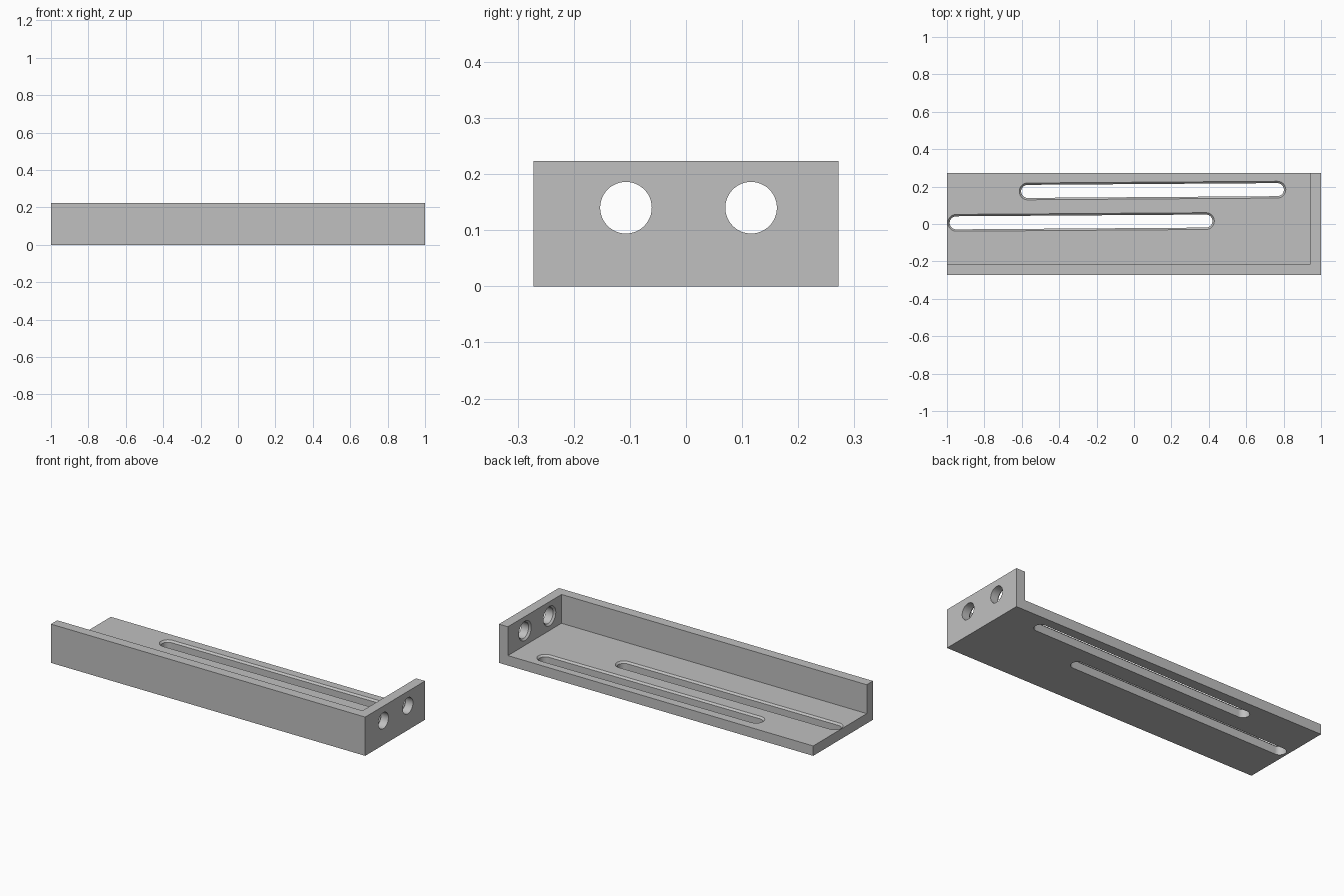
import bpy, bmesh, math
from mathutils import Matrix, Vector

default = bpy.data.objects.get("Cube")
if default:
    bpy.data.objects.remove(default, do_unlink=True)

WIDTH, DEPTH, HEIGHT = 2.0, 0.544, 0.223
WALL = 0.057      # sheet thickness of base, front wall and end plate
CHAMFER = 0.01    # bevel around the inner rim of each opening

grey = bpy.data.materials.new("plain grey")
grey.use_nodes = True
colour = (0.53, 0.53, 0.53, 1)
grey.diffuse_color = colour
grey.node_tree.nodes["Principled BSDF"].inputs["Base Color"].default_value = colour


def add_object(name, bm):
    bmesh.ops.recalc_face_normals(bm, faces=bm.faces)
    mesh = bpy.data.meshes.new(name)
    bm.to_mesh(mesh)
    bm.free()
    mesh.materials.append(grey)
    obj = bpy.data.objects.new(name, mesh)
    bpy.context.collection.objects.link(obj)
    return obj


def box(name, low, high):
    low, high = Vector(low), Vector(high)
    bm = bmesh.new()
    bmesh.ops.create_cube(bm, size=1)
    bmesh.ops.scale(bm, vec=high - low, verts=bm.verts)
    bmesh.ops.translate(bm, vec=(low + high) / 2, verts=bm.verts)
    return add_object(name, bm)


def opening(name, length, radius, matrix, steps=24):
    """Round-ended cutter through the sheet, flared at its inner face."""
    bm = bmesh.new()
    rings = []
    wide = radius + CHAMFER
    for z, r in ((-0.02, radius), (WALL - CHAMFER, radius),
                 (WALL, wide), (WALL + 0.02, wide)):
        ring = []
        for side in (1, -1):
            for i in range(steps + 1):
                a = math.pi * (i / steps - 0.5)
                ring.append(bm.verts.new((side * (length / 2 + r * math.cos(a)),
                                          side * r * math.sin(a), z)))
        rings.append(ring)
    for lower, upper in zip(rings, rings[1:]):
        for i in range(len(lower)):
            j = (i + 1) % len(lower)
            bm.faces.new((lower[i], lower[j], upper[j], upper[i]))
    bm.faces.new(rings[0])
    bm.faces.new(rings[-1])
    bmesh.ops.remove_doubles(bm, verts=bm.verts, dist=1e-5)
    bm.transform(matrix)
    return add_object(name, bm)


# Solid block, hollowed into a base with a front wall and an end plate
x, y = WIDTH / 2, DEPTH / 2
bracket = box("bracket", (-x, -y, 0), (x, y, HEIGHT))
cutters = [box("hollow_cutter", (-x - 0.1, -y + WALL, WALL),
               (x - WALL, y + 0.1, HEIGHT + 0.1))]

# Two long, slightly skewed slots in the base
for cx, cy in ((-0.283, 0.011), (0.099, 0.179)):
    place = Matrix.Translation((cx, cy, 0)) @ Matrix.Rotation(0.007, 4, 'Z')
    cutters.append(opening("slot_cutter", 1.335, 0.035, place))

# Two round holes in the end plate
for cy in (-0.107, 0.116):
    place = Matrix.Translation((x, cy, 0.14)) @ Matrix.Rotation(-math.pi / 2, 4, 'Y')
    cutters.append(opening("hole_cutter", 0, 0.046, place))

# Cut and clean up
bpy.context.view_layer.objects.active = bracket
for cutter in cutters:
    cutter.hide_render = True
    cut = bracket.modifiers.new("cut", 'BOOLEAN')
    cut.operation = 'DIFFERENCE'
    cut.solver = 'EXACT'
    cut.object = cutter
    bpy.ops.object.modifier_apply(modifier=cut.name)
    bpy.data.objects.remove(cutter, do_unlink=True)

bpy.ops.object.select_all(action='DESELECT')
bracket.select_set(True)
bpy.ops.object.shade_smooth_by_angle(angle=math.radians(30))
